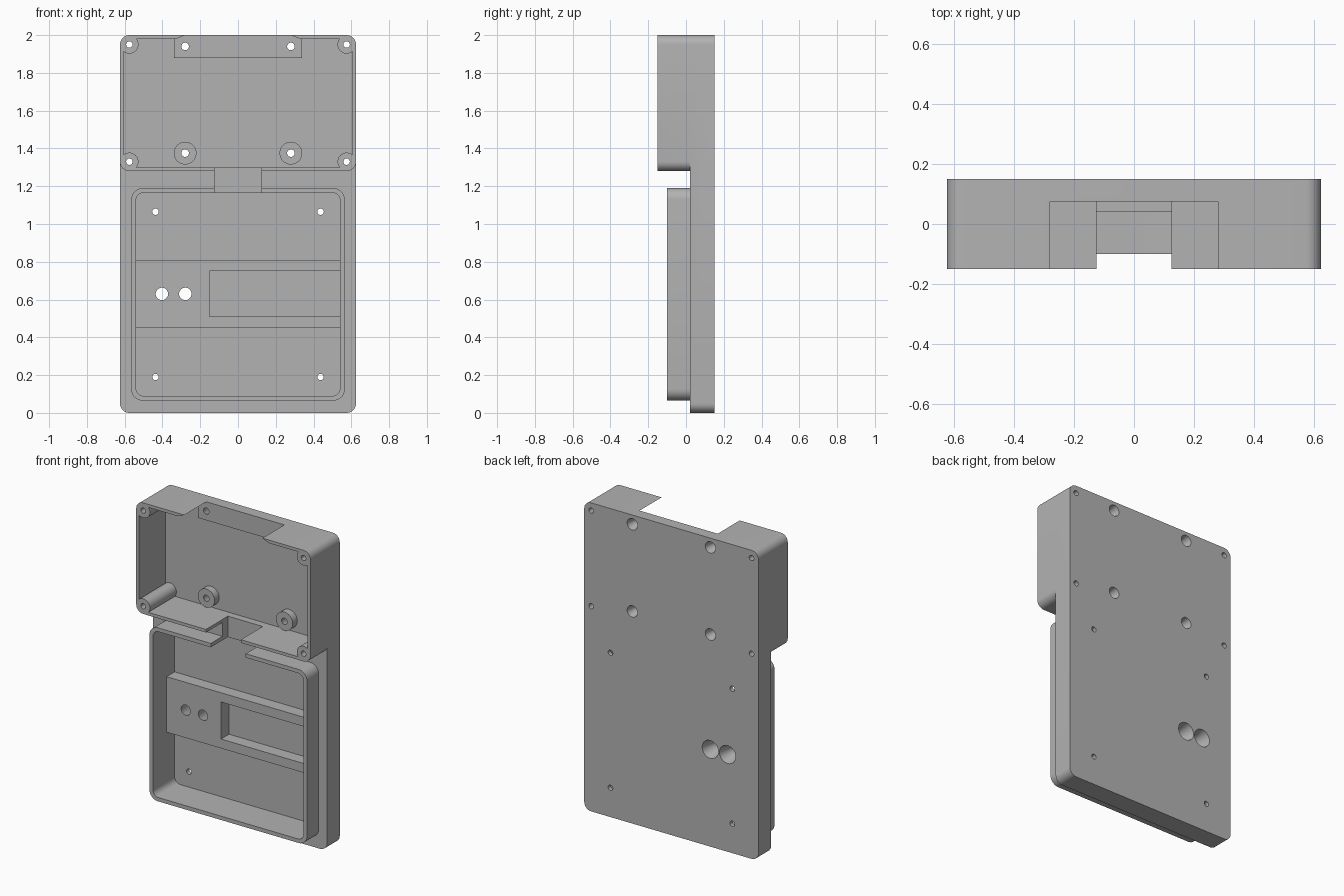
import bpy, bmesh, math

cube = bpy.data.objects.get("Cube")
if cube:
    bpy.data.objects.remove(cube, do_unlink=True)

grey = bpy.data.materials.new("plain_grey")
grey.use_nodes = True
grey.diffuse_color = (0.45, 0.45, 0.45, 1)
grey.node_tree.nodes["Principled BSDF"].inputs["Base Color"].default_value = (0.45, 0.45, 0.45, 1)


def loft(name, front, back, y0, y1):
    """Solid between two matching x-z outlines at depths y0 and y1."""
    bm = bmesh.new()
    a = [bm.verts.new((x, y0, z)) for x, z in front]
    b = [bm.verts.new((x, y1, z)) for x, z in back]
    bm.faces.new(a)
    bm.faces.new(b[::-1])
    n = len(a)
    for i in range(n):
        j = (i + 1) % n
        bm.faces.new((a[i], b[i], b[j], a[j]))
    bmesh.ops.recalc_face_normals(bm, faces=bm.faces)
    mesh = bpy.data.meshes.new(name)
    bm.to_mesh(mesh)
    bm.free()
    mesh.materials.append(grey)
    obj = bpy.data.objects.new(name, mesh)
    bpy.context.scene.collection.objects.link(obj)
    return obj


def prism(name, outline, y0, y1):
    return loft(name, outline, outline, y0, y1)


def rounded(half, z0, z1, r, steps=8):
    """Rounded rectangle outline, centred on x."""
    pts = []
    corners = [(half - r, z1 - r), (r - half, z1 - r), (r - half, z0 + r), (half - r, z0 + r)]
    for q, (cx, cz) in enumerate(corners):
        for i in range(steps + 1):
            t = (q + i / steps) * math.pi / 2
            pts.append((cx + r * math.cos(t), cz + r * math.sin(t)))
    return pts


def rect(x0, x1, z0, z1):
    return [(x0, z0), (x1, z0), (x1, z1), (x0, z1)]


def circle(x, z, r, n=32):
    return [(x + r * math.cos(2 * math.pi * i / n), z + r * math.sin(2 * math.pi * i / n))
            for i in range(n)]


def combine(target, tool, operation):
    """Apply a boolean and discard the tool."""
    mod = target.modifiers.new("cut", "BOOLEAN")
    mod.operation = operation
    mod.solver = "EXACT"
    mod.object = tool
    bpy.context.view_layer.objects.active = target
    bpy.ops.object.modifier_apply(modifier=mod.name)
    bpy.data.objects.remove(tool, do_unlink=True)


def cut(target, tool):
    combine(target, tool, "DIFFERENCE")


def tapered_hole(target, x, z, r_front, r_back, y_front, y_back):
    """Conical hole, widening to the back and overshooting both surfaces."""
    over = 0.01
    slope = (r_back - r_front) / (y_back - y_front) * over
    cut(target, loft("hole", circle(x, z, r_front - slope), circle(x, z, r_back + slope),
                     y_front - over, y_back + over))


BACK, FLOOR, LEDGE = 0.15, 0.122, 0.075
SIDES = (-1, 1)

# Outer body: back plate with an upper and a lower box on its front
body = prism("enclosure_body", rounded(0.625, 0, 2, 0.05), 0.02, BACK)
combine(body, prism("upper_box", rounded(0.625, 1.28, 2, 0.05), -0.15, 0.06), "UNION")
combine(body, prism("lower_box", rounded(0.565, 0.065, 1.19, 0.06), -0.10, 0.06), "UNION")

# Upper cavity, leaving corner posts, round bosses and the top ledge standing
upper = prism("upper_cavity", rect(-0.605, 0.605, 1.30, 1.98), -0.2, FLOOR)
for s in SIDES:
    for z in (1.33, 1.95):
        cut(upper, prism("corner_post", circle(s * 0.575, z, 0.048), -0.25, 0.2))
    cut(upper, prism("boss", circle(s * 0.28, 1.375, 0.06), LEDGE, 0.2))
cut(upper, prism("top_ledge", rect(-0.34, 0.34, 1.88, 2.1), LEDGE, 0.2))
cut(body, upper)

# Lower cavity, leaving the C-shaped raised bar standing
lower = prism("lower_cavity", rounded(0.54, 0.09, 1.165, 0.04), -0.2, FLOOR)
bar = [(-0.6, 0.45), (0.6, 0.45), (0.6, 0.51), (-0.15, 0.51),
       (-0.15, 0.75), (0.6, 0.75), (0.6, 0.81), (-0.6, 0.81)]
cut(lower, prism("raised_bar", bar, 0.04, 0.2))
cut(body, lower)

# Cable channel between the boxes and flared notch in the top wall
cut(body, prism("cable_channel", rect(-0.125, 0.125, 1.15, 1.32), -0.2, LEDGE))
notch = [(-0.34, 1.975), (0.34, 1.975), (0.28, 2.0), (0.28, 2.05), (-0.28, 2.05), (-0.28, 2.0)]
cut(body, prism("top_notch", notch, -0.2, LEDGE))

# Screw holes
for s in SIDES:
    for x, z in ((0.575, 1.33), (0.575, 1.95), (0.437, 0.19), (0.437, 1.065)):
        cut(body, prism("screw_hole", circle(s * x, z, 0.017, 24), -0.2, 0.2))
    for z in (1.375, 1.94):
        tapered_hole(body, s * 0.28, z, 0.02, 0.037, LEDGE, BACK)

# Pair of large tapered holes through the bar
for x in (-0.403, -0.279):
    tapered_hole(body, x, 0.63, 0.033, 0.058, 0.04, BACK)

bpy.ops.object.select_all(action="DESELECT")
body.select_set(True)
bpy.context.view_layer.objects.active = body
bpy.ops.object.shade_smooth_by_angle(angle=math.radians(25))
